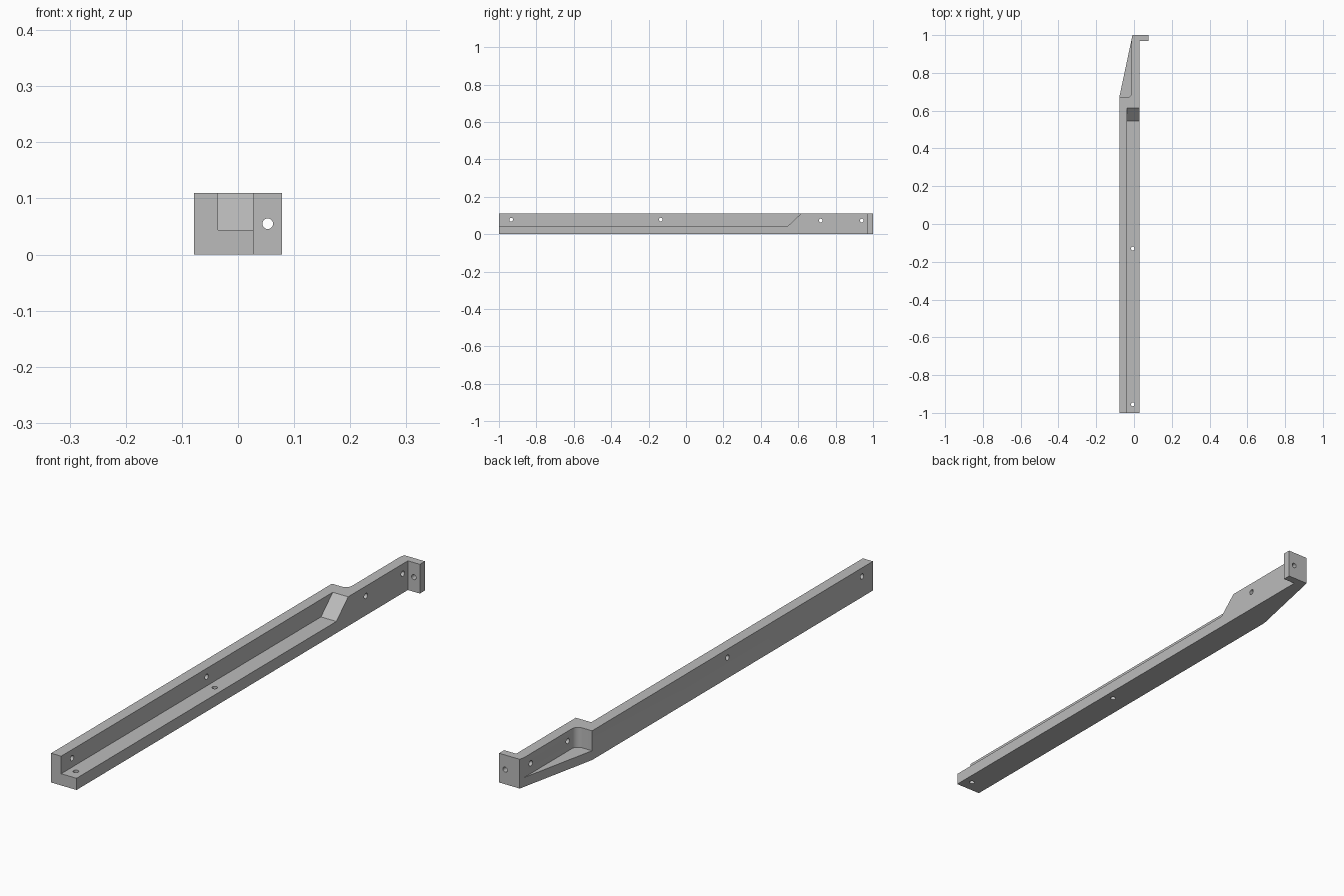
import bpy, bmesh, math
from mathutils import Vector

if "Cube" in bpy.data.objects:
    bpy.data.objects.remove(bpy.data.objects["Cube"])

grey = bpy.data.materials.new("light_grey")
grey.diffuse_color = (0.5, 0.5, 0.5, 1)
grey.use_nodes = True
grey.node_tree.nodes["Principled BSDF"].inputs["Base Color"].default_value = grey.diffuse_color


def prism(name, points, extrude):
    """Solid made by extruding a closed 3D outline along a vector."""
    bm = bmesh.new()
    face = bm.faces.new([bm.verts.new(p) for p in points])
    grown = bmesh.ops.extrude_face_region(bm, geom=[face])["geom"]
    bmesh.ops.translate(bm, vec=Vector(extrude),
                        verts=[v for v in grown if isinstance(v, bmesh.types.BMVert)])
    bmesh.ops.recalc_face_normals(bm, faces=bm.faces)
    mesh = bpy.data.meshes.new(name)
    bm.to_mesh(mesh)
    bm.free()
    mesh.materials.append(grey)
    obj = bpy.data.objects.new(name, mesh)
    bpy.context.collection.objects.link(obj)
    return obj


def drill(name, center, axis, radius, length):
    """Round hole cutter around a centre along an axis."""
    bpy.ops.mesh.primitive_cylinder_add(
        vertices=24, radius=radius, depth=length, location=center,
        rotation=Vector(axis).to_track_quat('Z', 'Y').to_euler())
    obj = bpy.context.object
    obj.name = name
    obj.data.materials.append(grey)
    return obj


def cut(target, cutter):
    mod = target.modifiers.new(cutter.name, 'BOOLEAN')
    mod.operation, mod.solver, mod.object = 'DIFFERENCE', 'EXACT', cutter
    bpy.context.view_layer.objects.active = target
    bpy.ops.object.modifier_apply(modifier=mod.name)
    bpy.data.objects.remove(cutter)


# Full outline of the bracket, with tapered end and hooked flange
H = 0.11
rail = prism("rail_bracket", [
    (-0.078, -1, 0), (0.028, -1, 0), (0.028, 0.97, 0), (0.078, 0.97, 0),
    (0.078, 1, 0), (-0.008, 1, 0), (-0.078, 0.67, 0)], (0, 0, H))

# Long step with a sloped end
cut(rail, prism("step_cutter", [
    (-0.036, -1.1, 0.044), (-0.036, 0.545, 0.044),
    (-0.036, 0.615, H), (-0.036, 0.668, 0.16), (-0.036, -1.1, 0.16)], (0.2, 0, 0)))

# Tapered pocket with a rounded inner corner
R, wall, start = 0.025, -0.012, 0.67
corner = [(wall - R + R * math.sin(a), start + R - R * math.cos(a), 0.035)
          for a in (math.pi / 2 * i / 8 for i in range(9))]
cut(rail, prism("pocket_cutter",
                [(-0.2, start, 0.035)] + corner + [(wall, 1.1, 0.035), (-0.2, 1.1, 0.035)],
                (0, 0, 0.2)))

# Screw holes through the wall, the floor and the flange
for y, z in ((-0.935, 0.078), (-0.135, 0.078), (0.72, 0.073), (0.94, 0.073)):
    cut(rail, drill("wall_hole", (-0.03, y, z), (1, 0, 0), 0.01, 0.3))
for y in (-0.955, -0.13):
    cut(rail, drill("floor_hole", (-0.006, y, 0.02), (0, 0, 1), 0.01, 0.2))
cut(rail, drill("flange_hole", (0.053, 0.985, 0.055), (0, 1, 0), 0.0095, 0.1))

# Smooth only the rounded surfaces
bpy.ops.object.select_all(action='DESELECT')
rail.select_set(True)
bpy.context.view_layer.objects.active = rail
bpy.ops.object.shade_smooth_by_angle(angle=math.radians(30))
